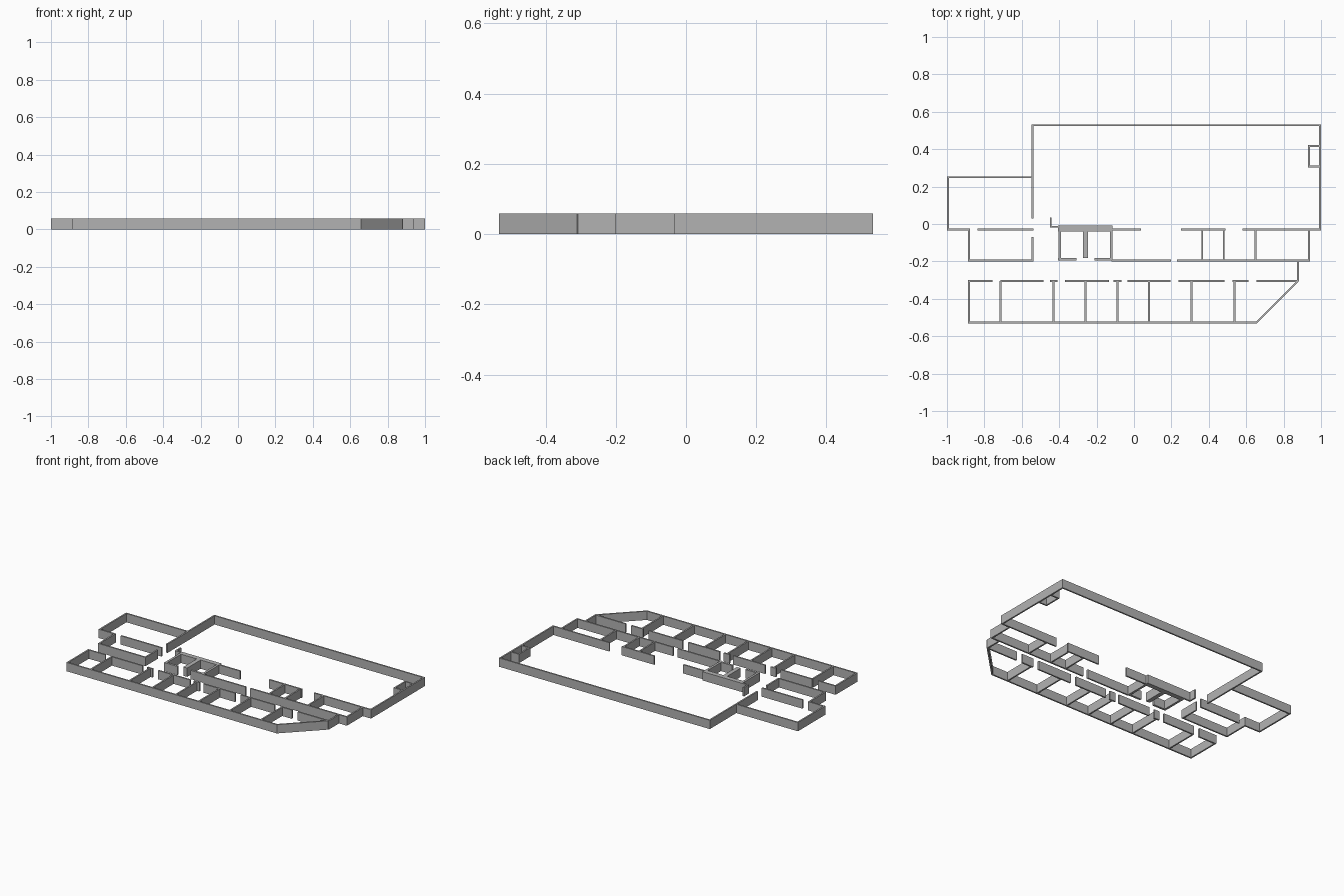
import bpy
import bmesh
from mathutils import Vector

HEIGHT = 0.058
THIN = 0.01

default_cube = bpy.data.objects.get("Cube")
if default_cube:
    bpy.data.objects.remove(default_cube, do_unlink=True)

plaster = bpy.data.materials.new("plain_grey_plaster")
plaster.use_nodes = True
grey = (0.45, 0.45, 0.45, 1)
plaster.diffuse_color = grey
plaster.node_tree.nodes["Principled BSDF"].inputs["Base Color"].default_value = grey


def make_object(name, bm):
    """Turn a finished bmesh into a named, coloured object."""
    bmesh.ops.recalc_face_normals(bm, faces=bm.faces)
    mesh = bpy.data.meshes.new(name)
    bm.to_mesh(mesh)
    bm.free()
    mesh.materials.append(plaster)
    bpy.context.collection.objects.link(bpy.data.objects.new(name, mesh))


def wall_path(name, points, thickness=THIN, closed=False):
    """Upright wall of even thickness along a path, with mitred corners."""
    pts = [Vector(p) for p in points]
    count = len(pts)
    bm = bmesh.new()
    sections = []
    for i, p in enumerate(pts):
        before = pts[i - 1] if i or closed else None
        after = pts[(i + 1) % count] if i < count - 1 or closed else None
        dirs = []
        if before is not None:
            dirs.append((p - before).normalized())
        if after is not None:
            dirs.append((after - p).normalized())
        normals = [Vector((-d.y, d.x)) for d in dirs]
        mitre = sum(normals, Vector((0, 0))).normalized()
        offset = mitre * (thickness / 2 / mitre.dot(normals[0]))
        left, right = p + offset, p - offset
        sections.append([bm.verts.new((q.x, q.y, z)) for q, z in
                         ((left, 0), (right, 0), (right, HEIGHT), (left, HEIGHT))])
    pairs = list(zip(sections, sections[1:]))
    if closed:
        pairs.append((sections[-1], sections[0]))
    else:
        bm.faces.new(sections[0])
        bm.faces.new(sections[-1])
    for a, b in pairs:
        for k in range(4):
            n = (k + 1) % 4
            bm.faces.new((a[k], a[n], b[n], b[k]))
    make_object(name, bm)


def row(name, y, spans, thickness=THIN):
    """Walls running left to right at one depth, broken by doorways."""
    for i, (start, end) in enumerate(spans):
        wall_path(f"{name}_{i + 1}", [(start, y), (end, y)], thickness)


def partitions(name, xs, front, back, thickness=THIN):
    """Walls running front to back between the same two depths."""
    for i, x in enumerate(xs):
        wall_path(f"{name}_{i + 1}", [(x, front), (x, back)], thickness)


# Shared depths of the long walls
FRONT, CORRIDOR, MIDDLE, HALL, BACK = -0.527, -0.305, -0.196, -0.029, 0.528
LEFT, RIGHT, WEST = -0.883, 0.877, -0.543

# Great hall shell and the closet on its right-hand wall
wall_path("hall_outer_wall", [(WEST, 0.03), (WEST, BACK), (0.995, BACK),
                              (0.995, HALL), (0.58, HALL)])
wall_path("hall_closet", [(0.99, 0.417), (0.935, 0.417), (0.935, 0.307), (0.99, 0.307)])

# Side wing and the room in front of it
wall_path("side_wing_wall", [(WEST, 0.25), (-0.995, 0.25), (-0.995, HALL),
                             (LEFT, HALL), (LEFT, MIDDLE), (WEST, MIDDLE), (WEST, -0.07)])

# Middle band of rooms
row("hall_front_wall", HALL, [(-0.837, -0.538), (-0.115, 0.037), (0.25, 0.49)])
row("middle_room_front", MIDDLE, [(-0.12, 0.197), (0.23, 0.94)])
partitions("middle_partition", [0.365, 0.48, 0.65, 0.935], MIDDLE, HALL)
wall_path("corridor_end_wall", [(RIGHT, MIDDLE), (RIGHT, CORRIDOR)])

# Service core with its thick back wall and central divider
wall_path("core_entry_stub", [(-0.445, 0.035), (-0.445, -0.015), (-0.4, -0.015)])
row("core_back_wall", -0.025, [(-0.405, -0.114)], 0.032)
partitions("core_side_wall", [-0.397, -0.122], MIDDLE, HALL, 0.015)
partitions("core_divider", [-0.26], -0.182, HALL, 0.028)
row("core_front_wall", -0.189, [(-0.405, -0.308), (-0.21, -0.115)], 0.014)

# Front row of offices with a slanted corner
wall_path("office_outer_wall", [(LEFT, CORRIDOR), (LEFT, FRONT), (0.655, FRONT),
                                (RIGHT, CORRIDOR)])
row("office_corridor_wall", CORRIDOR,
    [(-0.888, -0.757), (-0.715, -0.485), (-0.45, -0.41), (-0.37, -0.135),
     (-0.11, -0.067), (-0.035, 0.195), (0.237, 0.485), (0.527, 0.612), (0.655, 0.88)])
partitions("office_partition", [-0.713, -0.43, -0.26, -0.088, 0.08, 0.308, 0.537],
           FRONT, CORRIDOR)
